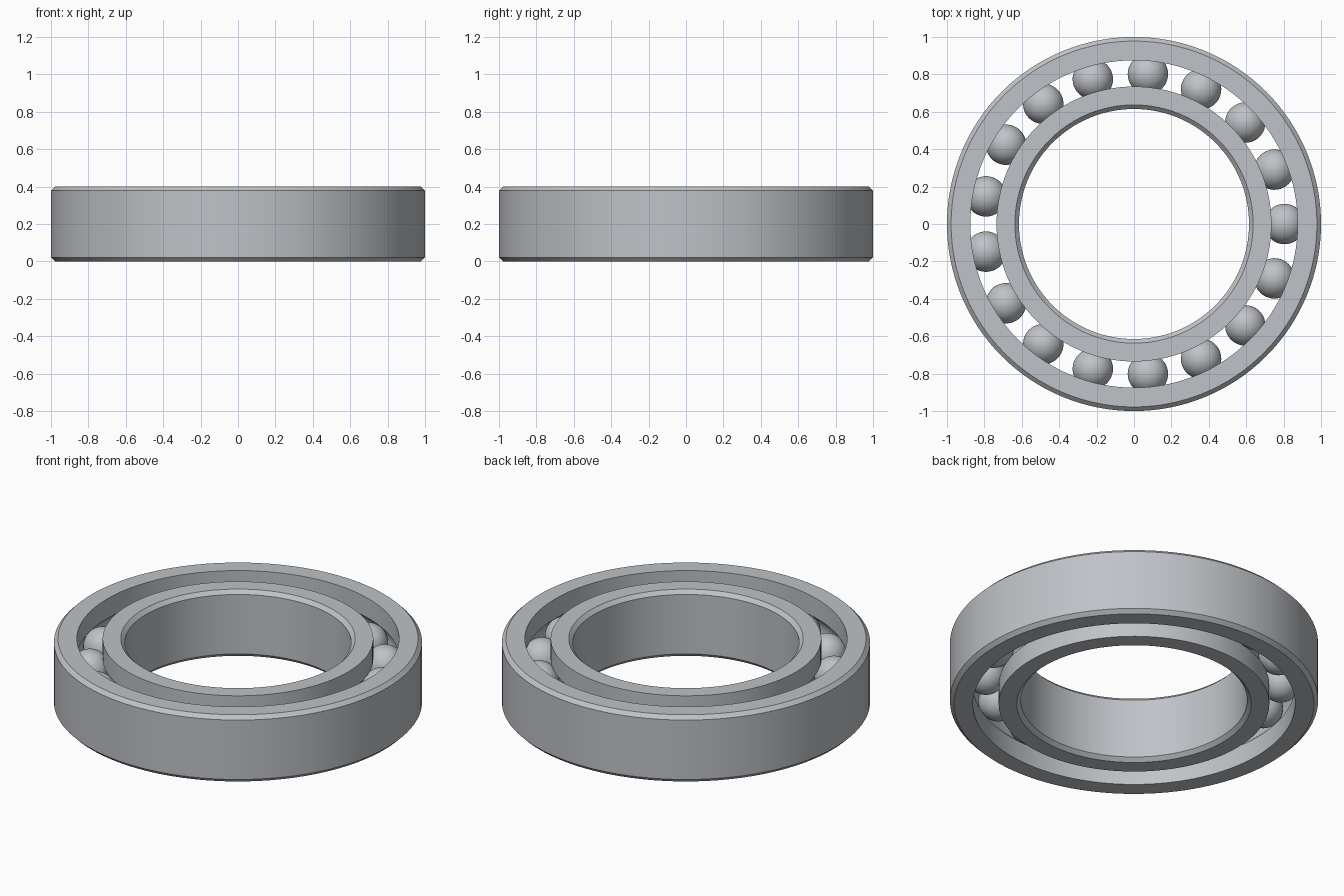
import bpy, bmesh, math
from mathutils import Matrix

cube = bpy.data.objects.get("Cube")
if cube:
    bpy.data.objects.remove(cube, do_unlink=True)

HEIGHT = 0.4
MID = HEIGHT / 2
PITCH = 0.805          # radius of the ball circle
BALL = 0.108           # ball radius
BALLS = 17
SEGMENTS = 128
CHAMFER = 0.022


def make_material(name, color):
    mat = bpy.data.materials.new(name)
    mat.use_nodes = True
    mat.diffuse_color = color
    mat.node_tree.nodes["Principled BSDF"].inputs["Base Color"].default_value = color
    return mat


steel = make_material("steel grey", (0.52, 0.54, 0.57, 1))


def finish(name, bm):
    bmesh.ops.recalc_face_normals(bm, faces=bm.faces)
    mesh = bpy.data.meshes.new(name)
    bm.to_mesh(mesh)
    bm.free()
    mesh.materials.append(steel)
    obj = bpy.data.objects.new(name, mesh)
    bpy.context.collection.objects.link(obj)
    bpy.ops.object.select_all(action="DESELECT")
    obj.select_set(True)
    bpy.context.view_layer.objects.active = obj
    bpy.ops.object.shade_smooth_by_angle(angle=math.radians(30))
    return obj


def make_ring(name, plain, grooved):
    """Lathe a ring: chamfered plain wall, opposite wall with a ball groove."""
    side = 1 if plain > grooved else -1
    half = math.acos(abs(grooved - PITCH) / BALL)
    profile = [(grooved, 0), (plain - side * CHAMFER, 0), (plain, CHAMFER),
               (plain, HEIGHT - CHAMFER), (plain - side * CHAMFER, HEIGHT), (grooved, HEIGHT)]
    # raceway arc, from top to bottom
    steps = 12
    for i in range(steps + 1):
        a = half * (1 - 2 * i / steps)
        profile.append((PITCH + side * BALL * math.cos(a), MID + BALL * math.sin(a)))

    bm = bmesh.new()
    loops = []
    for s in range(SEGMENTS):
        t = 2 * math.pi * s / SEGMENTS
        loops.append([bm.verts.new((r * math.cos(t), r * math.sin(t), z)) for r, z in profile])
    n = len(profile)
    for s in range(SEGMENTS):
        a, b = loops[s], loops[(s + 1) % SEGMENTS]
        for i in range(n):
            j = (i + 1) % n
            bm.faces.new((a[i], b[i], b[j], a[j]))
    return finish(name, bm)


# Races
make_ring("outer_race", 1.0, 0.875)
make_ring("inner_race", 0.615, 0.735)

# Balls evenly spaced in the raceway
for k in range(BALLS):
    t = 2 * math.pi * k / BALLS
    bm = bmesh.new()
    bmesh.ops.create_uvsphere(
        bm, u_segments=40, v_segments=24, radius=BALL,
        matrix=Matrix.Translation((PITCH * math.cos(t), PITCH * math.sin(t), MID)))
    finish(f"ball_{k + 1}", bm)
